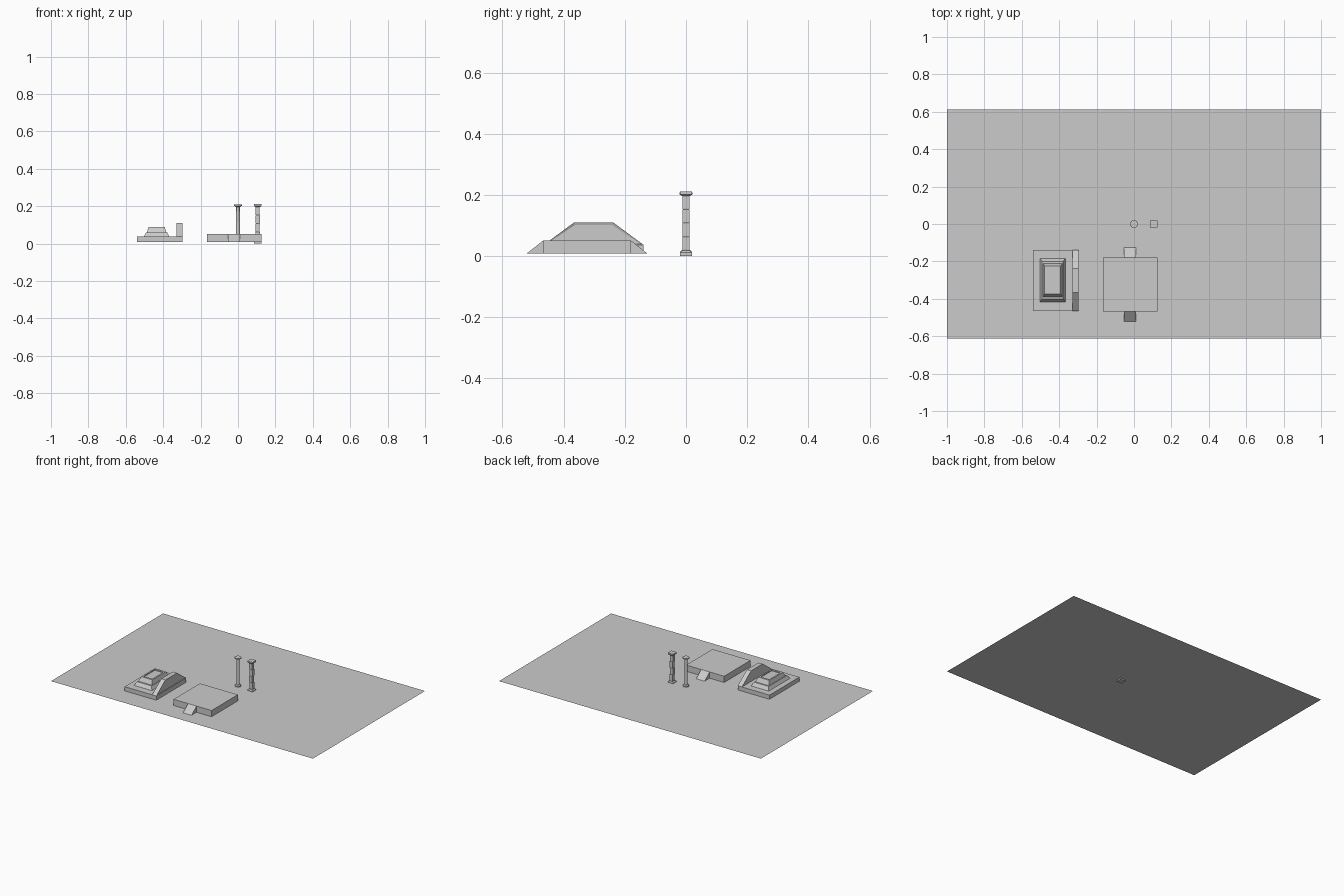
import bpy, bmesh, math

if "Cube" in bpy.data.objects:
    bpy.data.objects.remove(bpy.data.objects["Cube"])

G = 0.008  # ground height


def finish(name, bm):
    bmesh.ops.recalc_face_normals(bm, faces=bm.faces)
    me = bpy.data.meshes.new(name)
    bm.to_mesh(me)
    bm.free()
    ob = bpy.data.objects.new(name, me)
    bpy.context.collection.objects.link(ob)
    return ob


def stack(name, cx, cy, rings, shape):
    """Loft matching cross-sections: rings are (half_x, half_y, z)."""
    bm = bmesh.new()
    loops = [[bm.verts.new((cx + a * hx, cy + b * hy, z)) for a, b in shape]
             for hx, hy, z in rings]
    n = len(shape)
    for lo, hi in zip(loops, loops[1:]):
        for i in range(n):
            j = (i + 1) % n
            bm.faces.new((lo[i], lo[j], hi[j], hi[i]))
    bm.faces.new(loops[0][::-1])
    bm.faces.new(loops[-1])
    return finish(name, bm)


def extrude_x(name, profile, x0, x1, inset=0, depth=0):
    """Extrude a (y, z) profile along x, with an optional panel on the +x side."""
    bm = bmesh.new()
    a = [bm.verts.new((x0, y, z)) for y, z in profile]
    b = [bm.verts.new((x1, y, z)) for y, z in profile]
    n = len(profile)
    bm.faces.new(a[::-1])
    side = bm.faces.new(b)
    for i in range(n):
        j = (i + 1) % n
        bm.faces.new((a[i], a[j], b[j], b[i]))
    bmesh.ops.recalc_face_normals(bm, faces=bm.faces)
    if inset:
        bmesh.ops.inset_region(bm, faces=[side], thickness=inset, depth=-depth)
    return finish(name, bm)


SQUARE = [(-1, -1), (1, -1), (1, 1), (-1, 1)]
ROUND = [(math.cos(i * math.tau / 16), math.sin(i * math.tau / 16)) for i in range(16)]

# Ground sheet
bm = bmesh.new()
bm.faces.new([bm.verts.new((a, b * 0.611, G)) for a, b in SQUARE])
finish("ground_sheet", bm)

# Round column
stack("round_column", 0, 0,
      [(r, r, z) for r, z in [(0.018, G), (0.018, 0.016), (0.011, 0.021),
                              (0.010, 0.195), (0.014, 0.199), (0.021, 0.201),
                              (0.021, 0.208)]], ROUND)

# Square column: plinth, stacked shaft stones, capital
CX = 0.105
stack("square_column_base", CX, 0,
      [(r, r, z) for r, z in [(0.020, 0), (0.020, 0.012), (0.013, 0.018)]], SQUARE)
for i in range(4):
    z0, z1 = 0.018 + i * 0.045, 0.018 + (i + 1) * 0.045
    off = 0.001 * (-1) ** i
    stack(f"square_column_stone_{i + 1}", CX + off, 0,
          [(r, r, z) for r, z in [(0.0105, z0), (0.0115, z0 + 0.003),
                                  (0.0115, z1 - 0.003), (0.0105, z1)]], SQUARE)
stack("square_column_capital", CX, 0,
      [(r, r, z) for r, z in [(0.013, 0.196), (0.020, 0.202), (0.020, 0.212)]], SQUARE)

# Large platform with a wedge ramp at front and back
PY = -0.3235
stack("platform", -0.020, PY, [(0.145, 0.1435, G), (0.145, 0.1435, 0.051)], SQUARE)
for name, s in (("front_ramp", -1), ("back_ramp", 1)):
    extrude_x(name, [(PY + s * 0.1435, G), (PY + s * 0.198, G), (PY + s * 0.1435, 0.051)],
              -0.054, 0.010)

# Monument base slab
stack("monument_base", -0.419, -0.302, [(0.121, 0.163, G), (0.121, 0.163, 0.037)], SQUARE)

# Two sloped tiers with a sunken top
stack("stepped_monument", -0.435, -0.30,
      [(0.068, 0.116, 0.037), (0.056, 0.100, 0.060), (0.052, 0.090, 0.060),
       (0.043, 0.075, 0.089), (0.033, 0.061, 0.089), (0.033, 0.061, 0.083)], SQUARE)

# Trapezoid side wall with a shallow panel on its outer face
extrude_x("side_wall", [(-0.465, 0.037), (-0.139, 0.037), (-0.238, 0.110), (-0.366, 0.110)],
          -0.330, -0.298, inset=0.009, depth=0.003)
